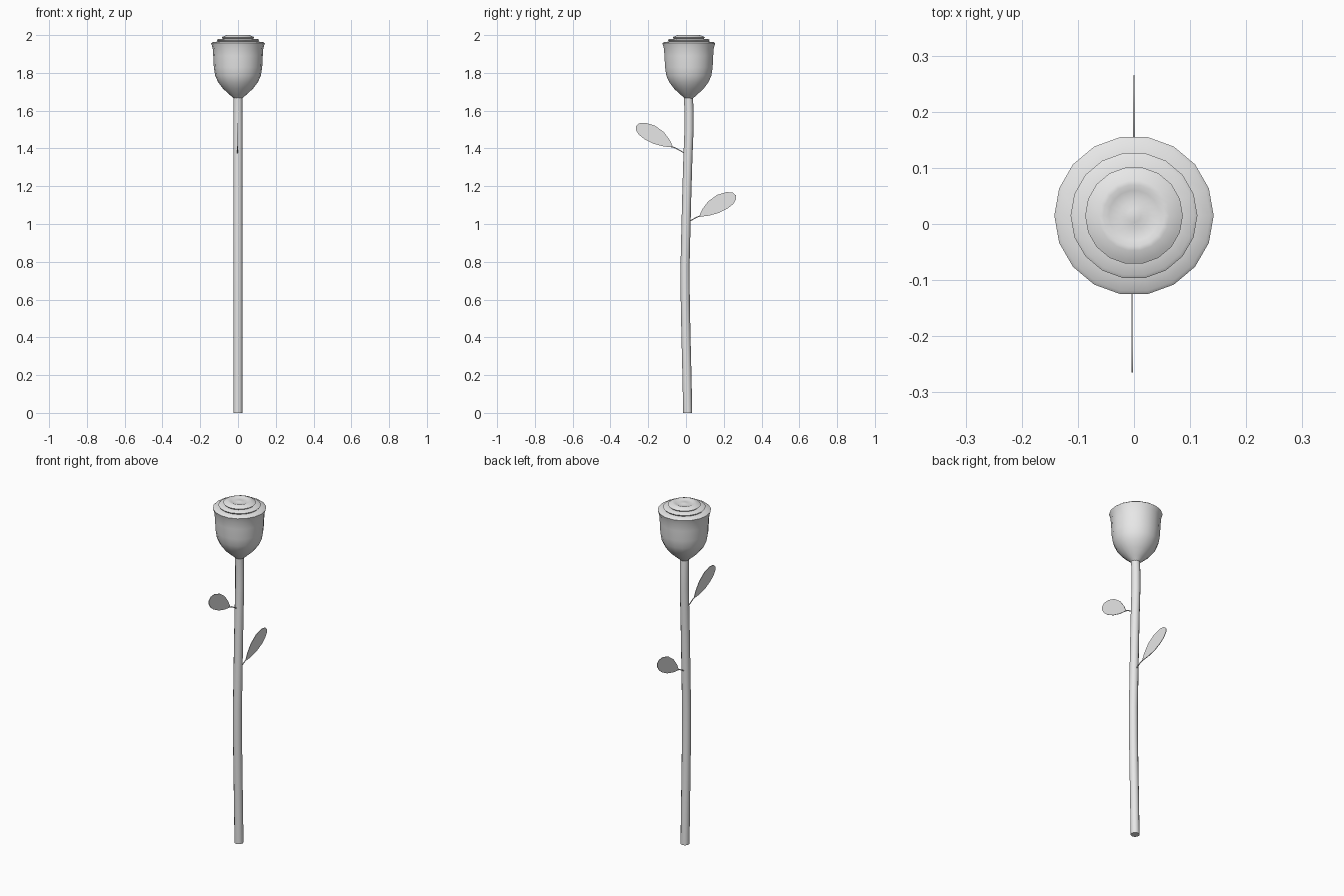
import bpy, bmesh, math
from mathutils import Vector

cube = bpy.data.objects.get("Cube")
if cube:
    bpy.data.objects.remove(cube, do_unlink=True)

grey = bpy.data.materials.new("light_grey")
grey.use_nodes = True
grey.diffuse_color = (0.8, 0.8, 0.8, 1)
grey.node_tree.nodes["Principled BSDF"].inputs["Base Color"].default_value = (0.8, 0.8, 0.8, 1)


def finish(name, bm):
    """Turn a bmesh into a smooth object with sharp creases kept."""
    bmesh.ops.recalc_face_normals(bm, faces=bm.faces)
    mesh = bpy.data.meshes.new(name)
    bm.to_mesh(mesh)
    bm.free()
    mesh.materials.append(grey)
    obj = bpy.data.objects.new(name, mesh)
    bpy.context.collection.objects.link(obj)
    bpy.ops.object.select_all(action='DESELECT')
    obj.select_set(True)
    bpy.context.view_layer.objects.active = obj
    bpy.ops.object.shade_smooth_by_angle(angle=math.radians(40))
    return obj


def rings_to_object(name, rings):
    """Skin a list of point rings and cap both ends."""
    bm = bmesh.new()
    loops = [[bm.verts.new(p) for p in ring] for ring in rings]
    n = len(loops[0])
    for a, b in zip(loops, loops[1:]):
        for i in range(n):
            j = (i + 1) % n
            bm.faces.new((a[i], a[j], b[j], b[i]))
    bm.faces.new(loops[0][::-1])
    bm.faces.new(loops[-1])
    return finish(name, bm)


def lathe(name, profile, sides, y):
    angles = [2 * math.pi * i / sides for i in range(sides)]
    return rings_to_object(name, [[(r * math.cos(a), y + r * math.sin(a), z) for a in angles]
                                  for r, z in profile])


def tube(name, path, radius, sides):
    """Round tube along a path of (y, z) points, cut square to the path."""
    pts = [Vector((0, y, z)) for y, z in path]
    side = Vector((1, 0, 0))
    rings = []
    for i, p in enumerate(pts):
        along = (pts[min(i + 1, len(pts) - 1)] - pts[max(i - 1, 0)]).normalized()
        if i in (0, len(pts) - 1) and radius > 0.01:
            along = Vector((0, 0, 1))
        up = along.cross(side)
        rings.append([p + radius * (side * math.cos(t) + up * math.sin(t))
                      for t in (2 * math.pi * k / sides for k in range(sides))])
    return rings_to_object(name, rings)


# Stem: gently swaying tube
tube("stem", [(0.009, 0), (0.005, 0.2), (0, 0.4), (-0.004, 0.6), (-0.005, 0.78), (-0.001, 0.95),
              (0.004, 1.15), (0.01, 1.35), (0.016, 1.5), (0.016, 1.6), (0.012, 1.69)], 0.024, 12)

# Flower head: cup, then three overlapping petal lips and a dimpled bud
lathe("flower_head", [(0.022, 1.665), (0.045, 1.685), (0.078, 1.715), (0.105, 1.75), (0.121, 1.785),
                      (0.128, 1.83), (0.131, 1.89), (0.134, 1.93), (0.142, 1.957), (0.136, 1.962),
                      (0.106, 1.966), (0.113, 1.974), (0.107, 1.978), (0.080, 1.981),
                      (0.087, 1.988), (0.080, 1.992), (0.063, 1.999), (0.055, 2.0),
                      (0.045, 1.996), (0.025, 1.994), (0.012, 1.997), (0.003, 1.998)], 18, 0.015)

# Leaves: thin blades on short stalks, mirrored front to back
blade = [(0.068, 1.405), (0.085, 1.443), (0.118, 1.487), (0.165, 1.521), (0.215, 1.536),
         (0.248, 1.533), (0.265, 1.518), (0.265, 1.497), (0.250, 1.473), (0.220, 1.449),
         (0.175, 1.426), (0.120, 1.411)]


def leaf(prefix, direction, drop, x):
    half = 0.0015
    rings = [[(x + s * half, direction * y, z - drop) for y, z in blade] for s in (-1, 1)]
    rings_to_object(prefix + "_leaf", rings)
    stalk = [(0.005, 1.373), (0.03, 1.388), (0.055, 1.402), (0.08, 1.411)]
    obj = tube(prefix + "_leaf_stalk", [(direction * y, z - drop) for y, z in stalk], 0.003, 6)
    obj.location.x = x


leaf("front", -1, 0, -0.003)
leaf("back", 1, 0.367, 0.0)
